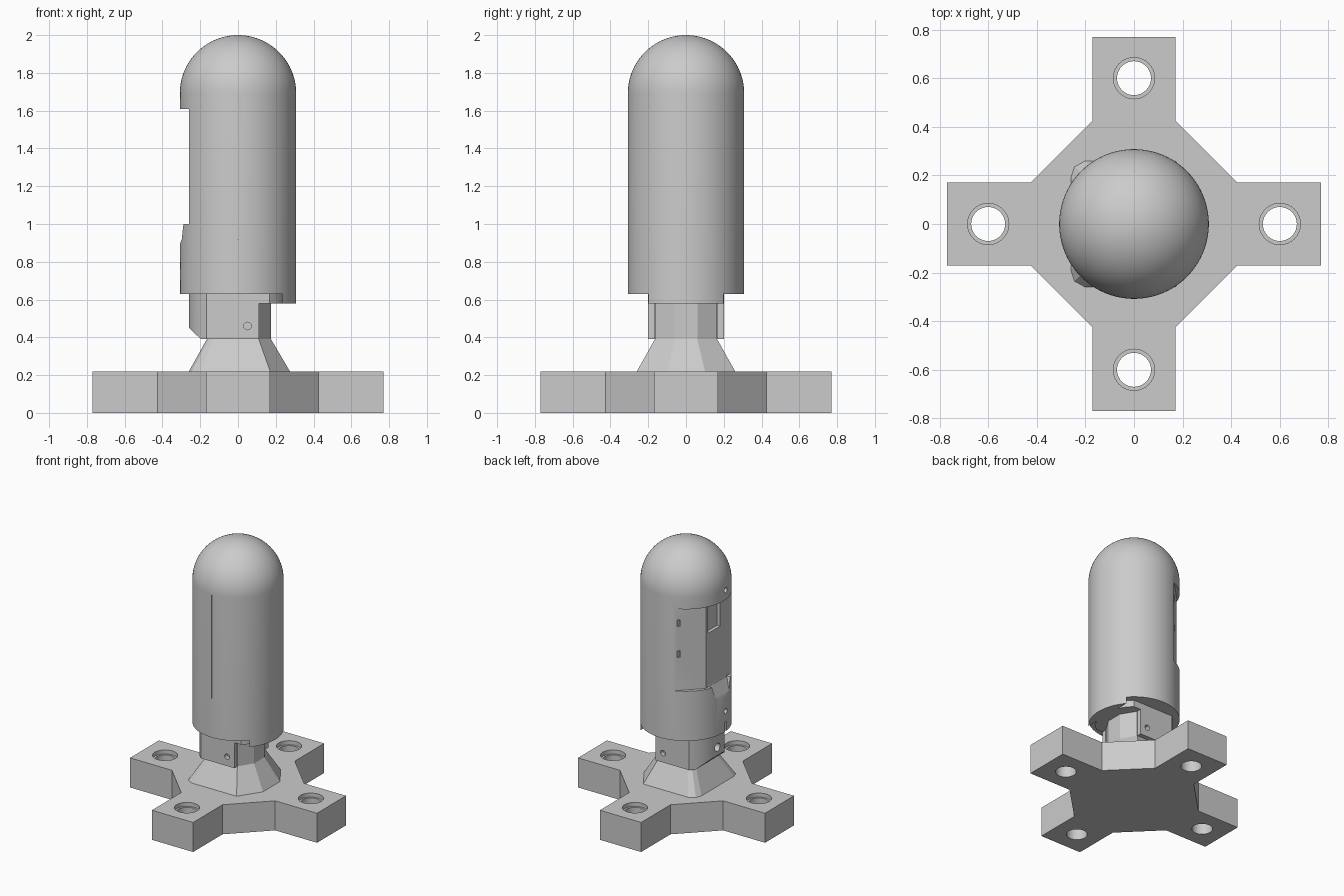
import bpy, bmesh, math
from mathutils import Vector, Matrix

if "Cube" in bpy.data.objects:
    bpy.data.objects.remove(bpy.data.objects["Cube"])

grey = bpy.data.materials.new("plain_grey")
grey.use_nodes = True
colour = (0.6, 0.6, 0.6, 1)
grey.diffuse_color = colour
grey.node_tree.nodes["Principled BSDF"].inputs["Base Color"].default_value = colour


def finish(name, bm):
    bmesh.ops.recalc_face_normals(bm, faces=bm.faces)
    mesh = bpy.data.meshes.new(name)
    bm.to_mesh(mesh)
    bm.free()
    mesh.materials.append(grey)
    obj = bpy.data.objects.new(name, mesh)
    bpy.context.collection.objects.link(obj)
    return obj


def loft(name, low, high, z0, z1):
    """Solid between two matching outlines."""
    bm = bmesh.new()
    a = [bm.verts.new((x, y, z0)) for x, y in low]
    b = [bm.verts.new((x, y, z1)) for x, y in high]
    bm.faces.new(a)
    bm.faces.new(b)
    for i in range(len(a)):
        j = (i + 1) % len(a)
        bm.faces.new((a[i], a[j], b[j], b[i]))
    return finish(name, bm)


def box(name, x0, x1, y0, y1, z0, z1):
    outline = [(x0, y0), (x1, y0), (x1, y1), (x0, y1)]
    return loft(name, outline, outline, z0, z1)


def rod(name, centre, axis, radius, length, sides=32):
    bm = bmesh.new()
    turn = Vector((0, 0, 1)).rotation_difference(Vector(axis)).to_matrix().to_4x4()
    bmesh.ops.create_cone(bm, cap_ends=True, segments=sides, radius1=radius, radius2=radius,
                          depth=length, matrix=Matrix.Translation(centre) @ turn)
    return finish(name, bm)


def combine(obj, tool, operation="DIFFERENCE"):
    mod = obj.modifiers.new("shape", "BOOLEAN")
    mod.operation, mod.object, mod.solver = operation, tool, "EXACT"
    bpy.ops.object.select_all(action="DESELECT")
    bpy.context.view_layer.objects.active = obj
    obj.select_set(True)
    bpy.ops.object.modifier_apply(modifier=mod.name)
    bpy.data.objects.remove(tool)


def smooth(obj):
    bpy.ops.object.select_all(action="DESELECT")
    bpy.context.view_layer.objects.active = obj
    obj.select_set(True)
    bpy.ops.object.shade_smooth_by_angle(angle=math.radians(25))


# Cross-shaped base with four counterbored holes
quarter = [(0.77, -0.17), (0.77, 0.17), (0.425, 0.17), (0.17, 0.425)]
turns = [(1, 0), (0, 1), (-1, 0), (0, -1)]
cross = [(x * c - y * s, x * s + y * c) for c, s in turns for x, y in quarter]
# drop the duplicated inner corner where neighbouring arms meet
cross = [p for i, p in enumerate(cross) if i % 4 < 3 or p not in cross[:i]]
base = loft("cross_base", cross, cross, 0, 0.22)
for c, s in turns:
    combine(base, rod("hole", (0.6 * c, 0.6 * s, 0.11), (0, 0, 1), 0.07, 0.5))
    combine(base, rod("counterbore", (0.6 * c, 0.6 * s, 0.24), (0, 0, 1), 0.085, 0.1))
smooth(base)

# Tapered pedestal and the pivot column above it
low_half = [(0.275, 0.10), (0.17, 0.26), (-0.2, 0.26), (-0.245, 0.235), (-0.26, 0.19)]
top_half = [(0.175, 0.06), (0.11, 0.165), (-0.13, 0.165), (-0.155, 0.15), (-0.165, 0.12)]
low, top = [h + [(x, -y) for x, y in reversed(h)] for h in (low_half, top_half)]
loft("pedestal", low, top, 0.22, 0.39)
loft("pivot_column", top, top, 0.39, 0.585)

# Fork: round block flattened on two sides, opened for the column
fork = rod("pivot_fork", (0, 0, 0.515), (0, 0, 1), 0.26, 0.25, 64)
combine(fork, box("flats", -1, 0.235, -0.2, 0.2, 0, 1), "INTERSECT")
combine(fork, box("open_end", 0.11, 1, -1, 1, 0, 0.58))
combine(fork, box("fork_gap", -0.17, 1, -0.166, 0.166, 0, 0.58))
bevel = [(-0.4, 0.3), (-0.1, 0.3), (-0.26, 0.45), (-0.4, 0.45)]
corner = loft("corner", bevel, bevel, -0.5, 0.5)
for v in corner.data.vertices:
    v.co = (v.co.x, -v.co.z, v.co.y)
combine(fork, corner)
combine(fork, rod("pivot_hole", (0.05, 0, 0.46), (0, 1, 0), 0.02, 1))
combine(fork, rod("rear_hole", (-0.24, 0, 0.51), (1, 0, 0), 0.03, 0.2))
smooth(fork)

# Round-topped body turned from a profile
R, Z = 0.308, 1.692
bm = bmesh.new()
steps = 20
profile = [(0, 0.58), (R, 0.58)]
profile += [(R * math.cos(i * math.pi / 2 / steps), Z + R * math.sin(i * math.pi / 2 / steps))
            for i in range(steps)] + [(0, 2)]
points = [bm.verts.new((r, 0, z)) for r, z in profile]
edges = [bm.edges.new(pair) for pair in zip(points, points[1:])]
bmesh.ops.spin(bm, geom=points + edges, cent=(0, 0, 0), axis=(0, 0, 1),
               angle=math.tau, steps=80)
bmesh.ops.remove_doubles(bm, verts=bm.verts, dist=0.0005)
body = finish("round_top_body", bm)

# Lower lip remains only on one side
combine(body, box("lip_cut", -1, 0.235, -1, 1, 0.4, 0.63))

# Flat recess made of two planes, with a small window pocket
recess = [(-0.26, -0.5), (-0.26, 0.138), (-0.06, 0.338), (-0.06, 0.6), (-0.6, 0.6), (-0.6, -0.5)]
combine(body, loft("recess", recess, recess, 1.0, 1.61))
combine(body, box("window_pocket", -0.4, -0.235, -0.03, 0.115, 1.4, 1.6))
for z in (1.27, 1.5):
    combine(body, box("side_slit", -0.135, -0.12, 0.2, 0.4, z - 0.025, z + 0.025))

# Sloped scoop below the recess
ramp = loft("scoop", [(-0.31, -0.07), (-0.31, 0.07), (-0.5, 0.07), (-0.5, -0.07)],
            [(-0.257, -0.11), (-0.257, 0.11), (-0.5, 0.11), (-0.5, -0.11)], 0.89, 1.01)
combine(body, ramp)

# Small holes, lower slot and the thin front seam
for z in (0.78, 1.68):
    combine(body, rod("pin_hole", (-0.3, -0.03, z), (1, 0, 0), 0.02, 0.1, 20))
combine(body, box("lower_slot", -0.4, -0.28, -0.04, -0.02, 0.6, 0.7))
combine(body, box("front_seam", -0.003, 0.003, -0.4, -0.3, 0.92, 1.69))
smooth(body)
